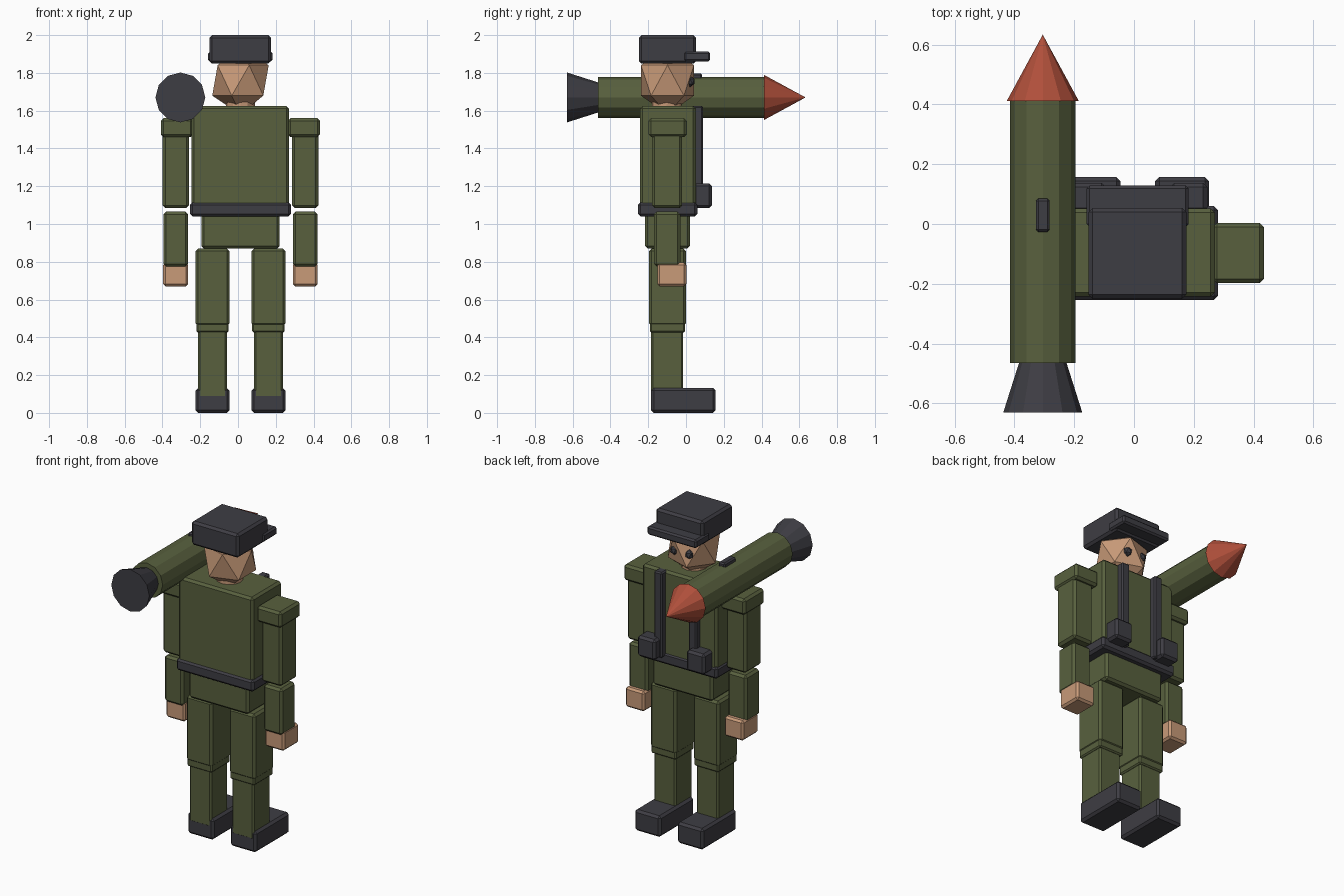
import bpy, math
from mathutils import Vector

if "Cube" in bpy.data.objects:
    bpy.data.objects.remove(bpy.data.objects["Cube"])


def material(name, rgb):
    m = bpy.data.materials.new(name)
    m.diffuse_color = (*rgb, 1)
    m.use_nodes = True
    m.node_tree.nodes["Principled BSDF"].inputs["Base Color"].default_value = m.diffuse_color
    return m


GREEN = material("olive green", (0.098, 0.118, 0.048))
DARK = material("dark grey", (0.048, 0.047, 0.057))
SKIN = material("skin", (0.58, 0.325, 0.19))
RED = material("warhead red", (0.43, 0.078, 0.043))
CX = 0.013  # symmetry plane of the figure


def finish(name, mat):
    ob = bpy.context.object
    ob.name = name
    ob.data.materials.clear()
    ob.data.materials.append(mat)
    return ob


def box(name, x, y, z, mat, bevel=0.014):
    """Bevelled box from (min, max) ranges."""
    lo, hi = Vector((x[0], y[0], z[0])), Vector((x[1], y[1], z[1]))
    bpy.ops.mesh.primitive_cube_add(size=1, location=(lo + hi) / 2)
    ob = finish(name, mat)
    for v in ob.data.vertices:
        v.co *= hi - lo
    mod = ob.modifiers.new("bevel", 'BEVEL')
    mod.width = bevel
    mod.segments = 1
    return ob


def pair(name, cx, w, y, z, mat, bevel=0.014):
    """Matching boxes on both sides of the figure."""
    for side, s in (("left", -1), ("right", 1)):
        c = CX + s * cx
        box(f"{side}_{name}", (c - w / 2, c + w / 2), y, z, mat, bevel)


def ball(name, loc, radii, mat):
    bpy.ops.mesh.primitive_ico_sphere_add(subdivisions=1, radius=1, location=loc)
    ob = finish(name, mat)
    for v in ob.data.vertices:
        v.co *= Vector(radii)
    return ob


def tube(name, r_back, r_front, y0, y1, mat):
    """12-sided launcher section running along y."""
    bpy.ops.mesh.primitive_cone_add(vertices=12, radius1=r_back, radius2=r_front,
                                    depth=y1 - y0, location=(-0.305, (y0 + y1) / 2, 1.67),
                                    rotation=(-math.pi / 2, 0, 0))
    return finish(name, mat)


# Head, eyes, neck
ball("head", (CX, -0.098, 1.76), (0.167, 0.165, 0.18), SKIN)
for side, s in (("left", -1), ("right", 1)):
    ball(f"{side}_eye", (CX + s * 0.052, 0.02, 1.755), (0.028, 0.028, 0.031), DARK)
bpy.ops.mesh.primitive_cylinder_add(vertices=12, radius=0.077, depth=0.12,
                                    location=(CX, -0.102, 1.61))
finish("neck", SKIN)

# Cap
box("cap", (-0.152, 0.175), (-0.25, 0.054), (1.85, 2.0), DARK)
box("cap_brim", (-0.158, 0.183), (-0.01, 0.128), (1.86, 1.913), DARK, 0.01)

# Torso, belt, hips
box("torso", (-0.247, 0.27), (-0.243, 0.052), (1.08, 1.625), GREEN)
box("belt", (-0.255, 0.281), (-0.254, 0.06), (1.04, 1.115), DARK)
box("hips", (-0.194, 0.221), (-0.217, 0.021), (0.87, 1.06), GREEN)

# Webbing straps and pouches
pair("strap", 0.12, 0.056, (0.03, 0.09), (1.09, 1.625), DARK, 0.008)
pair("pouch", 0.17, 0.125, (0.04, 0.137), (1.085, 1.215), DARK)

# Arms
pair("shoulder_pad", 0.336, 0.17, (-0.198, 0.004), (1.46, 1.56), GREEN)
pair("upper_arm", 0.342, 0.14, (-0.18, -0.02), (1.085, 1.5), GREEN)
pair("forearm", 0.343, 0.13, (-0.17, -0.03), (0.775, 1.065), GREEN)
pair("hand", 0.343, 0.132, (-0.152, 0.002), (0.67, 0.795), SKIN, 0.012)

# Legs and boots
pair("thigh", 0.148, 0.18, (-0.196, 0.0), (0.46, 0.87), GREEN)
pair("knee", 0.148, 0.172, (-0.191, -0.005), (0.425, 0.48), GREEN, 0.008)
pair("shin", 0.148, 0.152, (-0.185, -0.015), (0.08, 0.45), GREEN, 0.01)
pair("boot", 0.148, 0.18, (-0.184, 0.157), (0.0, 0.132), DARK)

# Rocket launcher on the shoulder
tube("launcher_tube", 0.109, 0.109, -0.465, 0.415, GREEN)
tube("launcher_exhaust", 0.132, 0.078, -0.63, -0.46, DARK)
tube("launcher_warhead", 0.12, 0.0, 0.412, 0.633, RED)
box("launcher_sight", (-0.328, -0.282), (-0.027, 0.085), (1.75, 1.798), DARK, 0.008)
